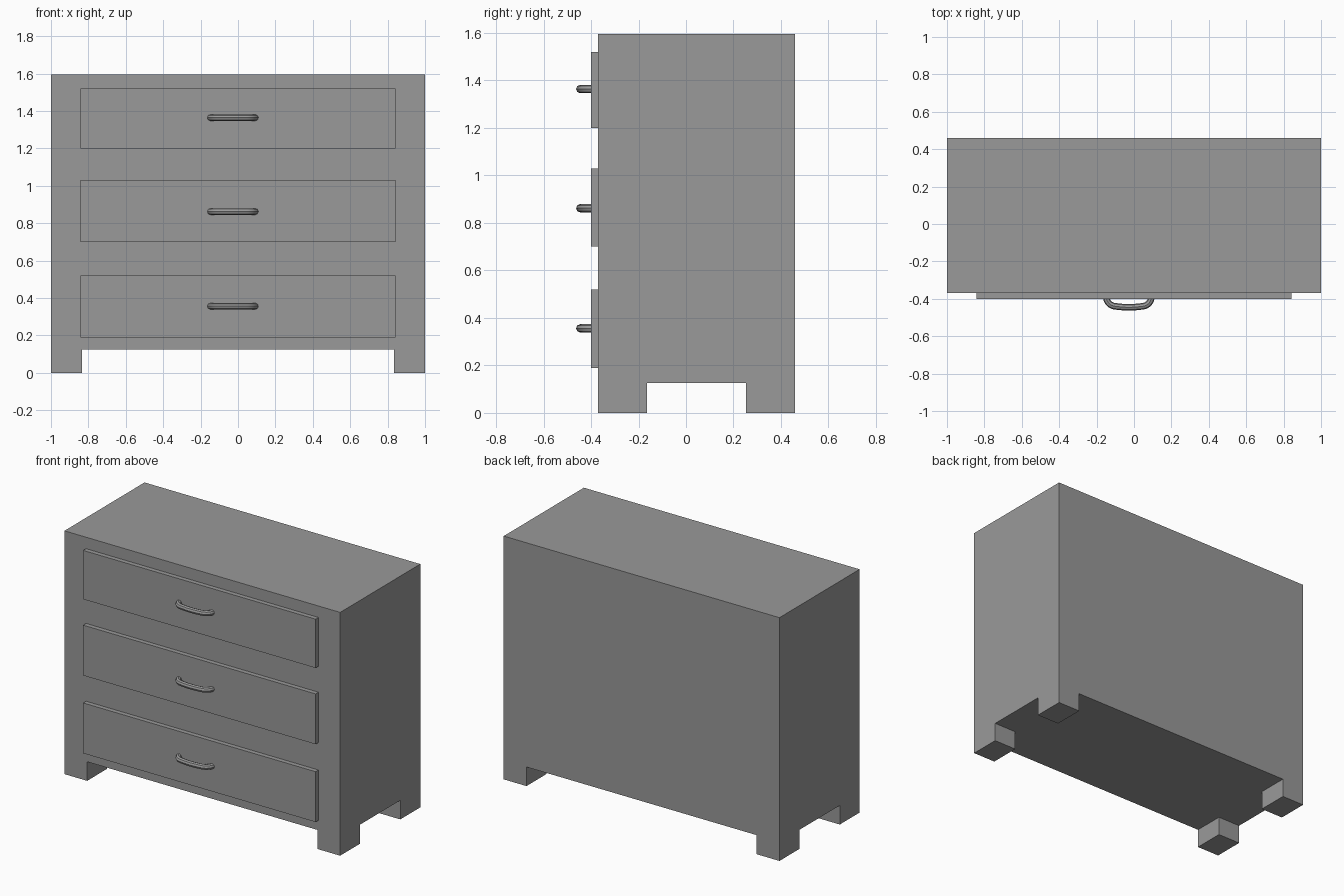
import bpy
import bmesh
from mathutils import Vector

cube = bpy.data.objects.get("Cube")
if cube:
    bpy.data.objects.remove(cube, do_unlink=True)

# Single grey finish
grey = bpy.data.materials.new("Plain grey")
grey.use_nodes = True
colour = (0.32, 0.32, 0.32, 1)
grey.diffuse_color = colour
grey.node_tree.nodes["Principled BSDF"].inputs["Base Color"].default_value = colour

FRONT, BACK = -0.37, 0.46
DRAWER_FRONT = -0.4
FLOOR, TOP = 0.125, 1.595


def add_box(bm, low, high):
    verts = bmesh.ops.create_cube(bm, size=1)["verts"]
    low, high = Vector(low), Vector(high)
    for v in verts:
        v.co = (low + high) / 2 + v.co * (high - low)


def finish(name, bm):
    mesh = bpy.data.meshes.new(name)
    bm.to_mesh(mesh)
    bm.free()
    mesh.materials.append(grey)
    obj = bpy.data.objects.new(name, mesh)
    bpy.context.collection.objects.link(obj)
    return obj


# Cabinet: a box whose four bottom corners are extruded into flush feet
bm = bmesh.new()
add_box(bm, (-1, FRONT, FLOOR), (1, BACK, TOP))
cuts = [((x, 0, 0), (1, 0, 0)) for x in (-0.835, 0.835)]
cuts += [((0, y, 0), (0, 1, 0)) for y in (-0.165, 0.253)]
for point, normal in cuts:
    bmesh.ops.bisect_plane(bm, geom=bm.verts[:] + bm.edges[:] + bm.faces[:],
                           plane_co=point, plane_no=normal)
corners = []
for f in bm.faces:
    c = f.calc_center_median()
    if f.normal.z < -0.9 and abs(c.x) > 0.835 and not -0.165 < c.y < 0.253:
        corners.append(f)
for f in corners:
    new_face = bmesh.ops.extrude_discrete_faces(bm, faces=[f])["faces"][0]
    for v in new_face.verts:
        v.co.z = 0
bmesh.ops.dissolve_limit(bm, angle_limit=0.01, verts=bm.verts[:], edges=bm.edges[:])
bmesh.ops.recalc_face_normals(bm, faces=bm.faces[:])
finish("cabinet", bm)


def add_handle(name, z):
    # Bowed tube handle, its ends just inside the drawer front
    curve = bpy.data.curves.new(name, "CURVE")
    curve.dimensions = "3D"
    curve.bevel_depth = 0.0175
    curve.bevel_resolution = 2
    curve.use_fill_caps = True
    curve.resolution_u = 5
    half = [(0.12, 0.005), (0.115, -0.012), (0.095, -0.033), (0.06, -0.0415)]
    path = [(-x, y) for x, y in half] + [(x, y) for x, y in reversed(half)]
    spline = curve.splines.new("BEZIER")
    spline.bezier_points.add(len(path) - 1)
    for p, (x, y) in zip(spline.bezier_points, path):
        p.co = (x - 0.0275, DRAWER_FRONT + y, z)
        p.handle_left_type = p.handle_right_type = "AUTO"
    curve.materials.append(grey)
    obj = bpy.data.objects.new(name, curve)
    bpy.context.collection.objects.link(obj)
    bpy.ops.object.select_all(action="DESELECT")
    bpy.context.view_layer.objects.active = obj
    obj.select_set(True)
    bpy.ops.object.convert(target="MESH")
    bpy.ops.object.shade_smooth_by_angle()


# Drawer fronts and their handles
drawers = {"top": (1.2, 1.52, 1.364),
           "middle": (0.7, 1.03, 0.862),
           "bottom": (0.19, 0.52, 0.356)}
for level, (low, high, grip) in drawers.items():
    bm = bmesh.new()
    add_box(bm, (-0.843, DRAWER_FRONT, low), (0.843, FRONT + 0.01, high))
    finish(level + "_drawer_front", bm)
    add_handle(level + "_drawer_handle", grip)
